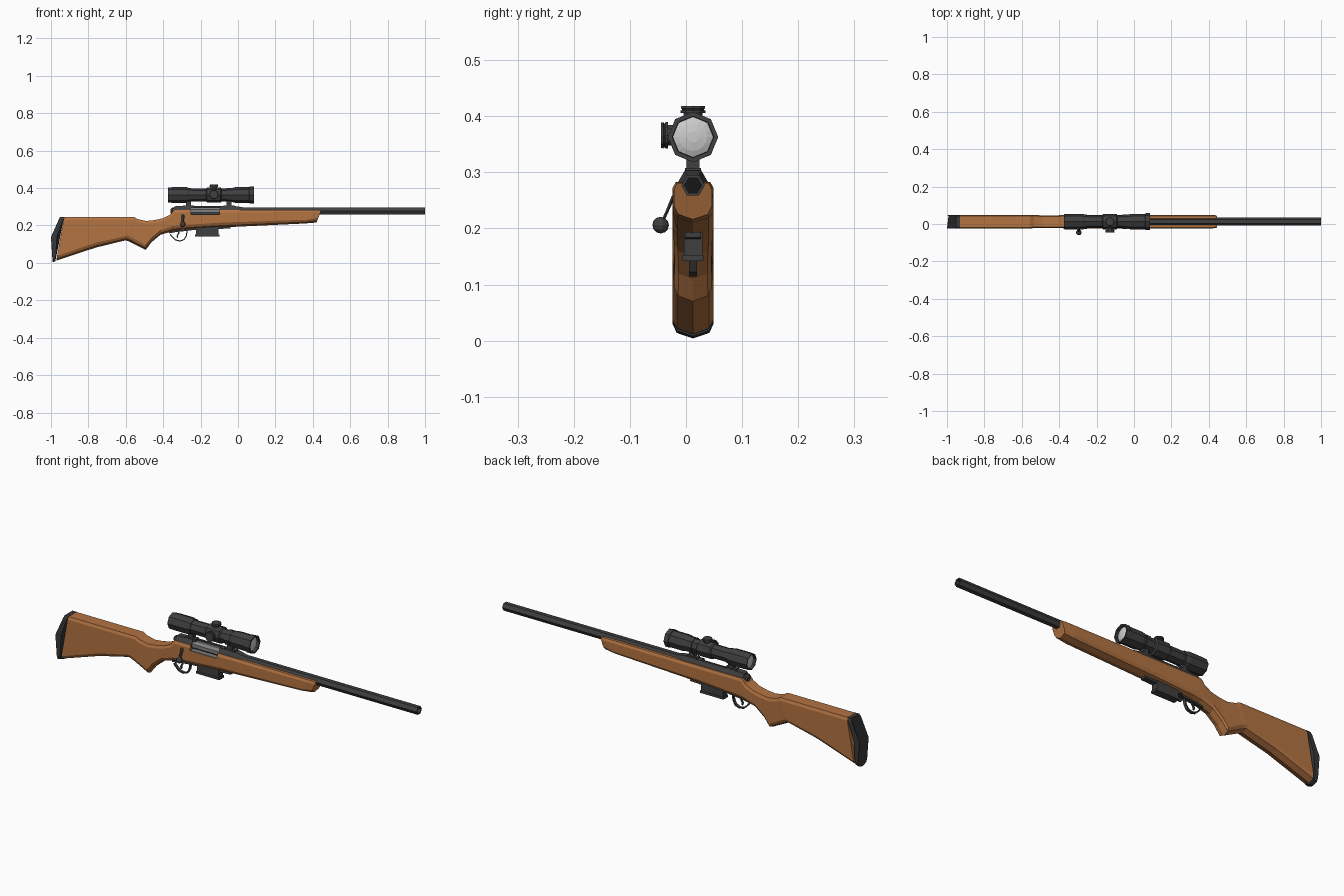
import bpy, bmesh
from math import sin, cos, pi
from mathutils import Vector

if "Cube" in bpy.data.objects:
    bpy.data.objects.remove(bpy.data.objects["Cube"])

YC = 0.0125  # centre plane of the rifle; the bolt knob sticks out to -y


def material(name, rgb):
    m = bpy.data.materials.new(name)
    m.diffuse_color = (*rgb, 1)
    m.use_nodes = True
    m.node_tree.nodes["Principled BSDF"].inputs["Base Color"].default_value = m.diffuse_color
    return m


WOOD = material("wood", (0.45, 0.175, 0.055))
STEEL = material("dark_steel", (0.05, 0.05, 0.052))
RUBBER = material("rubber", (0.04, 0.04, 0.042))
BRIGHT = material("bright_steel", (0.22, 0.22, 0.22))
BLACK = material("bore_black", (0.008, 0.008, 0.008))
GLASS = material("glass", (0.6, 0.6, 0.6))


def loft(name, rings, mat):
    """Skin a list of equal-sized closed rings and cap both ends."""
    bm = bmesh.new()
    vr = [[bm.verts.new(p) for p in r] for r in rings]
    n = len(vr[0])
    for a, b in zip(vr, vr[1:]):
        for i in range(n):
            j = (i + 1) % n
            bm.faces.new((a[i], a[j], b[j], b[i]))
    bm.faces.new(vr[0])
    bm.faces.new(vr[-1][::-1])
    bmesh.ops.recalc_face_normals(bm, faces=bm.faces)
    me = bpy.data.meshes.new(name)
    bm.to_mesh(me)
    bm.free()
    ob = bpy.data.objects.new(name, me)
    bpy.context.collection.objects.link(ob)
    if mat:
        me.materials.append(mat)
    return ob


def turned(name, profile, mat, n=8, origin=(0, YC, 0), axis="X", phase=0.0):
    """Faceted turned part: profile is (distance along axis, radius)."""
    o = Vector(origin)
    rings = []
    for d, r in profile:
        ring = []
        for i in range(n):
            t = 2 * pi * i / n + phase
            u, v = r * cos(t), r * sin(t)
            ring.append(o + Vector({"X": (d, u, v), "Y": (u, d, v), "Z": (u, v, d)}[axis]))
        rings.append(ring)
    return loft(name, rings, mat)


def box(name, x0, x1, y0, y1, z0, z1, mat, slant=0.0):
    return loft(name, [[(x0, y0, z), (x1, y0, z + slant), (x1, y1, z + slant), (x0, y1, z)]
                       for z in (z0, z1)], mat)


def section(xt, zt, xb, zb, w):
    """Chamfered stock section between a top point and a bottom point."""
    top, bot = Vector((xt, 0, zt)), Vector((xb, 0, zb))
    d = (bot - top).normalized()
    half = [(top, .84 * w), (top + d * .014, w), (bot - d * .026, w), (bot - d * .01, .78 * w)]
    right = [(p.x, YC + y, p.z) for p, y in half]
    left = [(p.x, YC - y, p.z) for p, y in reversed(half)]
    return right + [(bot.x, YC, bot.z)] + left


# wooden stock
W = 0.0365
stock = loft("stock", [section(*s) for s in [
    (-.93, .245, -.972, .012, W), (-.75, .245, -.76, .082, W),
    (-.556, .245, -.60, .121, W), (-.535, .234, -.577, .112, .035),
    (-.49, .224, -.493, .07, .034), (-.445, .229, -.463, .11, .033),
    (-.40, .239, -.415, .15, .034), (-.362, .258, -.345, .171, .036),
    (-.342, .283, -.30, .177, W), (-.10, .283, -.10, .189, W),
    (.42, .283, .36, .211, W), (.445, .281, .42, .216, .034)]], WOOD)

# rubber butt pad, bent in profile like the stock end
pad = []
for dx in (0, 1):
    prof = ([(-.93, .246), (-.968, .142), (-.975, .008)],
            [(-.952, .246), (-1.0, .138), (-.992, .004)])[dx]
    (xt, zt), (xm, zm), (xb, zb) = prof
    r = [(xt, .84 * W, zt), (xt - .005, W, zt - .013), (xm, W, zm),
         (xb, W, zb + .026), (xb, .8 * W, zb + .01)]
    pad.append([(x, YC + y, z) for x, y, z in r] + [(xb, YC, zb)]
               + [(x, YC - y, z) for x, y, z in r[::-1]])
loft("butt_pad", pad, RUBBER)

# barrel and bore
BZ = 0.277
turned("barrel", [(-.05, .021), (1, .021), (1, .0155), (.96, .0155)], STEEL, 6, (0, YC, BZ))
turned("bore", [(.95, .016), (.961, .0154)], BLACK, 6, (0, YC, BZ))

# receiver with ejection port cut through receiver and stock
receiver = turned("receiver", [(-.342, .026), (-.335, .03), (-.01, .03), (.04, .021)],
                  STEEL, 6, (0, YC, BZ))
cutter = box("port_cutter", -.25, -.10, -.06, YC + .004, .257, .33, None)
cutter.hide_render = True
cutter.hide_set(True)
for ob in (receiver, stock):
    mod = ob.modifiers.new("port", "BOOLEAN")
    mod.object = cutter
    mod.solver = "EXACT"
turned("bolt", [(-.26, .022), (-.09, .022)], BRIGHT, 8, (0, YC, BZ), phase=pi / 8)
turned("bolt_shroud", [(-.36, .012), (-.352, .019), (-.33, .019)], STEEL, 8, (0, YC, BZ))
box("port_floor", -.25, -.10, -.021, YC, .25, .2585, BRIGHT)

# bolt handle and knob
arm = []
for y, z, r in [(0, .28, .011), (-.02, .262, .009), (-.033, .232, .007), (-.043, .21, .007)]:
    arm.append([(-.295 + r * cos(i * pi / 3), y + .7 * r * sin(i * pi / 3),
                 z + .5 * r * sin(i * pi / 3)) for i in range(6)])
loft("bolt_handle", arm, STEEL)
bpy.ops.mesh.primitive_uv_sphere_add(segments=10, ring_count=6, radius=.0148,
                                     location=(-.295, -.0452, .206))
knob = bpy.context.object
knob.name = "bolt_knob"
knob.data.materials.append(STEEL)

# magazine and floor plate
box("magazine", -.225, -.105, YC - .0165, YC + .0165, .15, .21, STEEL)
box("magazine_base", -.23, -.10, YC - .0185, YC + .0185, .142, .153, STEEL)
box("floor_plate", -.25, -.04, YC - .014, YC + .014, .176, .186, STEEL, .008)


def strip(name, path, half_w, thick):
    """Flat band following a path in the xz plane."""
    pts = [Vector((x, 0, z)) for x, z in path]
    rings = []
    for i, p in enumerate(pts):
        t = (pts[min(i + 1, len(pts) - 1)] - pts[max(i - 1, 0)]).normalized()
        nrm = Vector((-t.z, 0, t.x)) * thick / 2
        rings.append([p + s * nrm + Vector((0, YC + k * half_w, 0))
                      for s, k in ((1, 1), (1, -1), (-1, -1), (-1, 1))])
    return loft(name, rings, STEEL)


# trigger guard and trigger
strip("trigger_guard", [(-.27, .185), (-.276, .145), (-.288, .125), (-.31, .117),
                        (-.335, .123), (-.352, .14), (-.362, .152)], .0075, .006)
strip("guard_tang", [(-.25, .178), (-.33, .169), (-.37, .162)], .009, .008)
strip("trigger", [(-.315, .18), (-.317, .16), (-.325, .145), (-.323, .134)], .004, .007)

# scope: one turned body with recessed ends
SZ = 0.363
S = (0, YC, SZ)
turned("scope_body", [(-.36, .034), (-.374, .035), (-.374, .0405), (-.345, .042), (-.275, .042),
                      (-.25, .034), (-.17, .034), (-.165, .041), (-.093, .041), (-.088, .034),
                      (-.045, .034), (-.015, .042), (.06, .042), (.062, .045), (.085, .045),
                      (.085, .037), (.07, .036)], STEEL, 8, S)
turned("objective_lens", [(.065, .0362), (.071, .0362), (.076, .025), (.079, .01)], GLASS, 16, S)
turned("eyepiece_lens", [(-.355, .034), (-.361, .034), (-.366, .022), (-.368, .008)], GLASS, 16, S)

# scope turrets: stepped caps on the top and the bolt side
cap = [(.03, .018), (.043, .018), (.043, .023), (.047, .023), (.048, .021),
       (.050, .021), (.051, .023), (.055, .022)]
turned("elevation_turret", cap, STEEL, 10, (-.129, YC, SZ), "Z")
turned("windage_turret", [(-d, r * 1.07) for d, r in cap], STEEL, 10,
       (-.129, YC - .002, SZ + .003), "Y")

# scope mounts: base, post and ring
for tag, x in (("rear", -.265), ("front", -.048)):
    box(tag + "_mount_base", x - .03, x + .03, YC - .014, YC + .014, .295, .308, STEEL)
    box(tag + "_mount_post", x - .013, x + .013, YC - .012, YC + .012, .30, .34, STEEL)
    turned(tag + "_mount_ring", [(x - .013, .038), (x + .013, .038)], STEEL, 8, S)
